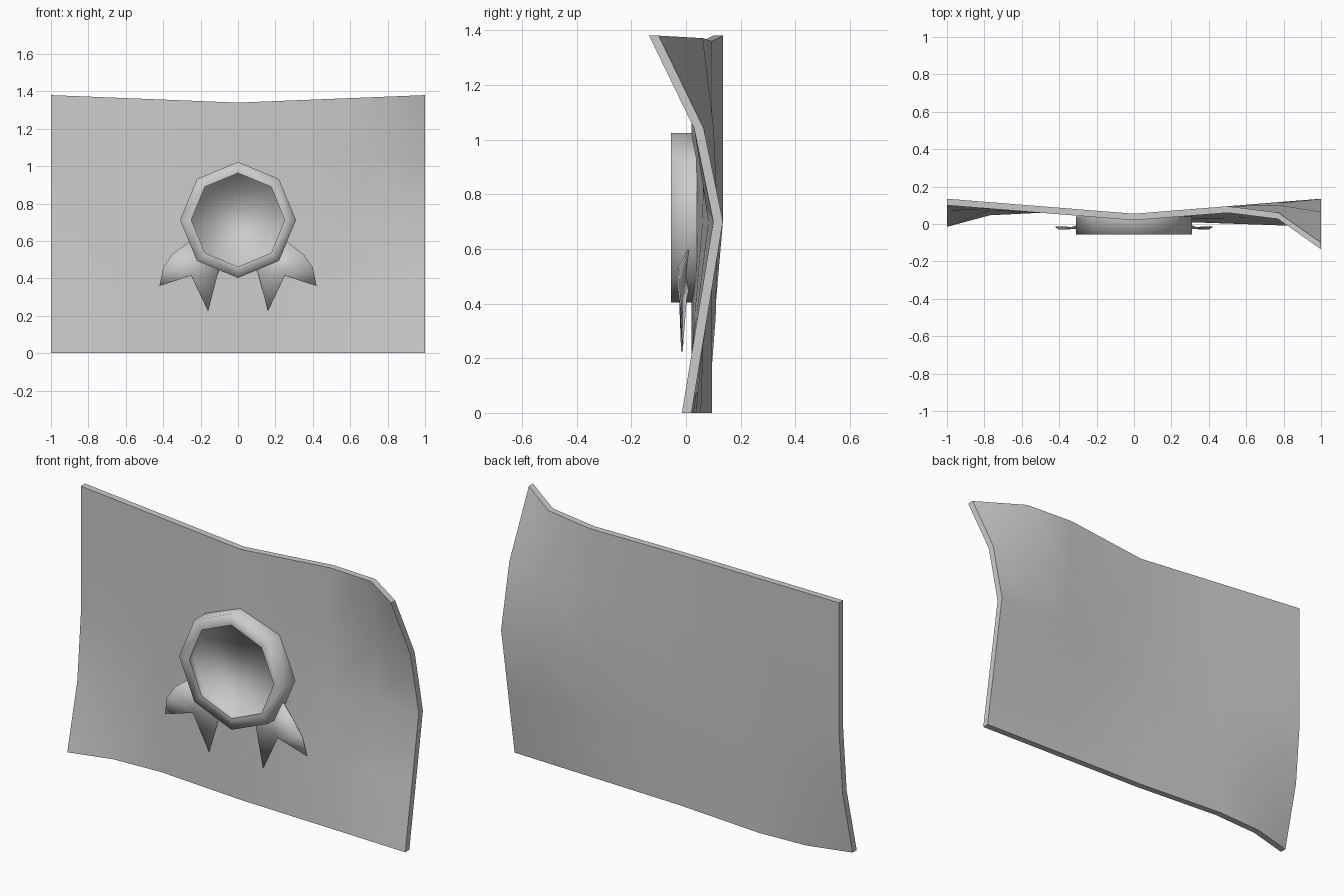
import bpy, bmesh, math

cube = bpy.data.objects.get("Cube")
if cube:
    bpy.data.objects.remove(cube, do_unlink=True)

grey = bpy.data.materials.new("plain_grey")
grey.use_nodes = True
colour = (0.6, 0.6, 0.6, 1)
grey.diffuse_color = colour
grey.node_tree.nodes["Principled BSDF"].inputs["Base Color"].default_value = colour


def finish(name, bm):
    """Turn a bmesh into a named, smooth shaded object."""
    bmesh.ops.recalc_face_normals(bm, faces=bm.faces[:])
    for f in bm.faces:
        f.smooth = True
    mesh = bpy.data.meshes.new(name)
    bm.to_mesh(mesh)
    bm.free()
    mesh.materials.append(grey)
    ob = bpy.data.objects.new(name, mesh)
    bpy.context.collection.objects.link(ob)
    return ob


def smooth_by_angle(ob, angle):
    bpy.ops.object.select_all(action='DESELECT')
    ob.select_set(True)
    bpy.context.view_layer.objects.active = ob
    bpy.ops.object.shade_smooth_by_angle(angle=math.radians(angle))


# Sheet: a shallow V with corners bent forward
THICK = 0.035
columns = [-1, -0.77, -0.5, 0, 0.5, 0.77, 1]
rows = [0, 0.35, 0.7, 1.04, 1.38]
curl = {(0.77, 1.38): -0.055, (1, 1.38): -0.235, (1, 1.04): -0.07,
        (0.77, 1.04): -0.015, (-0.77, 0): -0.035, (-1, 0): -0.115,
        (-1, 0.35): -0.03, (-0.77, 0.35): -0.008}


def sheet_point(x, z):
    y = 0.02 + 0.08 * abs(x) + curl.get((x, z), 0)
    y -= 0.115 * max(x, 0) * max(0, 1 - z / 0.7)
    dip = 0.04 * (1 - abs(x)) if z == rows[-1] else 0
    return x, y, z - dip


bm = bmesh.new()
layers = []
for offset in (0, THICK):
    grid = []
    for z in rows:
        line = []
        for x in columns:
            px, py, pz = sheet_point(x, z)
            line.append(bm.verts.new((px, py + offset, pz)))
        grid.append(line)
    layers.append(grid)
    for a, b in zip(grid, grid[1:]):
        for i in range(len(columns) - 1):
            bm.faces.new((a[i], a[i + 1], b[i + 1], b[i]))


def border(g):
    return (g[0][:-1] + [r[-1] for r in g[:-1]] +
            g[-1][:0:-1] + [r[0] for r in g[:0:-1]])


front, back = border(layers[0]), border(layers[1])
for i in range(len(front)):
    j = (i + 1) % len(front)
    bm.faces.new((front[i], front[j], back[j], back[i]))
smooth_by_angle(finish("paper_sheet", bm), 40)

# Seal: octagonal disc with a flat rim and sunken centre
bm = bmesh.new()
loops = []
for radius, y in ((0.31, 0.04), (0.31, -0.055), (0.25, -0.055), (0.25, -0.02)):
    loops.append([bm.verts.new((radius * math.sin(k * math.pi / 4), y,
                                0.713 + radius * math.cos(k * math.pi / 4)))
                  for k in range(8)])
for a, b in zip(loops, loops[1:]):
    for i in range(8):
        j = (i + 1) % 8
        bm.faces.new((a[i], a[j], b[j], b[i]))
bm.faces.new(loops[0])
bm.faces.new(loops[-1])
for k in (0, 2):
    for i in range(8):
        bm.edges.get((loops[k][i], loops[k][(i + 1) % 8])).smooth = False
finish("seal", bm)

# Ribbon tails: bent, notched strips, mirrored
outer = [(0.23, 0.02, 0.62), (0.35, -0.025, 0.53), (0.4, -0.027, 0.46), (0.42, -0.015, 0.36)]
inner = [(0.08, 0.02, 0.5), (0.11, 0, 0.42), (0.16, -0.015, 0.225)]
notch = (0.25, -0.022, 0.415)
root = (0.16, 0.02, 0.56)
for side, name in ((1, "left_ribbon"), (-1, "right_ribbon")):
    bm = bmesh.new()
    o, n, (c, r) = ([bm.verts.new((side * x, y, z)) for x, y, z in pts]
                    for pts in (outer, inner, (notch, root)))
    for face in ((r, o[0], o[1], c), (c, o[1], o[2]), (c, o[2], o[3]),
                 (n[0], r, c, n[1]), (n[1], c, n[2])):
        bm.faces.new(face)
    ob = finish(name, bm)
    solid = ob.modifiers.new("thickness", 'SOLIDIFY')
    solid.thickness = 0.006
    solid.offset = 0
    smooth_by_angle(ob, 40)
